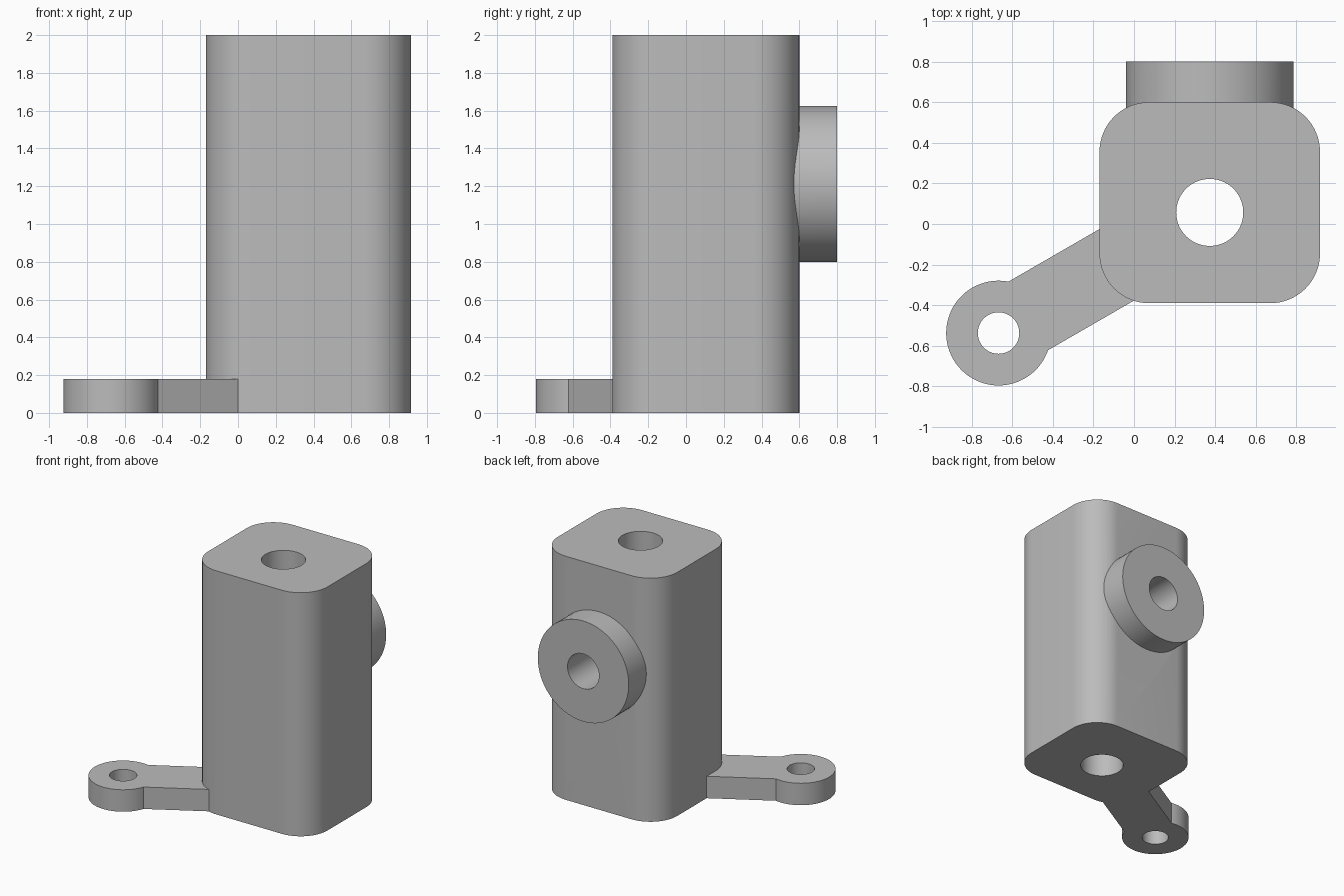
import bpy, bmesh
from math import sin, cos, pi, radians
from mathutils import Matrix, Vector

cube = bpy.data.objects.get("Cube")
if cube:
    bpy.data.objects.remove(cube, do_unlink=True)

grey = bpy.data.materials.new("plain grey")
grey.use_nodes = True
grey.diffuse_color = (0.5, 0.5, 0.5, 1)
grey.node_tree.nodes["Principled BSDF"].inputs["Base Color"].default_value = (0.5, 0.5, 0.5, 1)


def extrude(name, outline, depth, matrix):
    """Solid prism from a flat outline, pushed along local z."""
    bm = bmesh.new()
    face = bm.faces.new([bm.verts.new((x, y, 0)) for x, y in outline])
    grown = bmesh.ops.extrude_face_region(bm, geom=[face])
    top = [v for v in grown["geom"] if isinstance(v, bmesh.types.BMVert)]
    bmesh.ops.translate(bm, verts=top, vec=(0, 0, depth))
    bmesh.ops.recalc_face_normals(bm, faces=bm.faces)
    bm.transform(matrix)
    mesh = bpy.data.meshes.new(name)
    bm.to_mesh(mesh)
    bm.free()
    mesh.materials.append(grey)
    ob = bpy.data.objects.new(name, mesh)
    bpy.context.collection.objects.link(ob)
    return ob


def circle(radius, steps=72):
    return [(radius * cos(2 * pi * i / steps), radius * sin(2 * pi * i / steps))
            for i in range(steps)]


def rounded_box(hx, hy, radius, steps=16):
    points = []
    for k, (sx, sy) in enumerate([(1, 1), (-1, 1), (-1, -1), (1, -1)]):
        for i in range(steps + 1):
            a = (k + i / steps) * pi / 2
            points.append((sx * (hx - radius) + radius * cos(a),
                           sy * (hy - radius) + radius * sin(a)))
    return points


def combine(target, other, operation):
    mod = target.modifiers.new(operation.lower(), "BOOLEAN")
    mod.operation, mod.solver, mod.object = operation, "EXACT", other
    bpy.context.view_layer.objects.active = target
    bpy.ops.object.modifier_apply(modifier=mod.name)
    bpy.data.objects.remove(other, do_unlink=True)


at = Matrix.Translation
bore_x, bore_y, boss_z = 0.373, 0.057, 1.212
lug = Vector((-0.667, -0.537, 0))
lug_height = 0.18
to_back = Matrix.Rotation(radians(-90), 4, "X")   # local z points to +y

# Tall rounded block
body = extrude("mount_body", rounded_box(0.543, 0.495, 0.245), 2, at((0.373, 0.105, 0)))

# Round boss on the back
boss = extrude("back_boss", circle(0.413), 0.4, at((bore_x, 0.4, boss_z)) @ to_back)
combine(body, boss, "UNION")

# Slanted arm ending in a round lug
arm_shape = [(0, -0.195), (0.92, -0.195), (0.92, 0.195), (0, 0.195)]
arm = extrude("arm", arm_shape, lug_height, at(lug) @ Matrix.Rotation(radians(30), 4, "Z"))
lug_end = extrude("lug", circle(0.258), lug_height, at(lug))
combine(arm, lug_end, "UNION")
combine(body, arm, "UNION")

# Bores: through the block, from the boss into it, and through the lug
cutters = [
    extrude("main_bore", circle(0.165), 2.4, at((bore_x, bore_y, -0.2))),
    extrude("boss_bore", circle(0.143), 1.0, at((bore_x, bore_y, boss_z)) @ to_back),
    extrude("lug_bore", circle(0.102), 0.6, at(lug + Vector((0, 0, -0.2)))),
]
for cutter in cutters:
    cutter.hide_render = True
    combine(body, cutter, "DIFFERENCE")

bpy.ops.object.select_all(action="DESELECT")
body.select_set(True)
bpy.context.view_layer.objects.active = body
bpy.ops.object.shade_smooth_by_angle(angle=radians(25))
